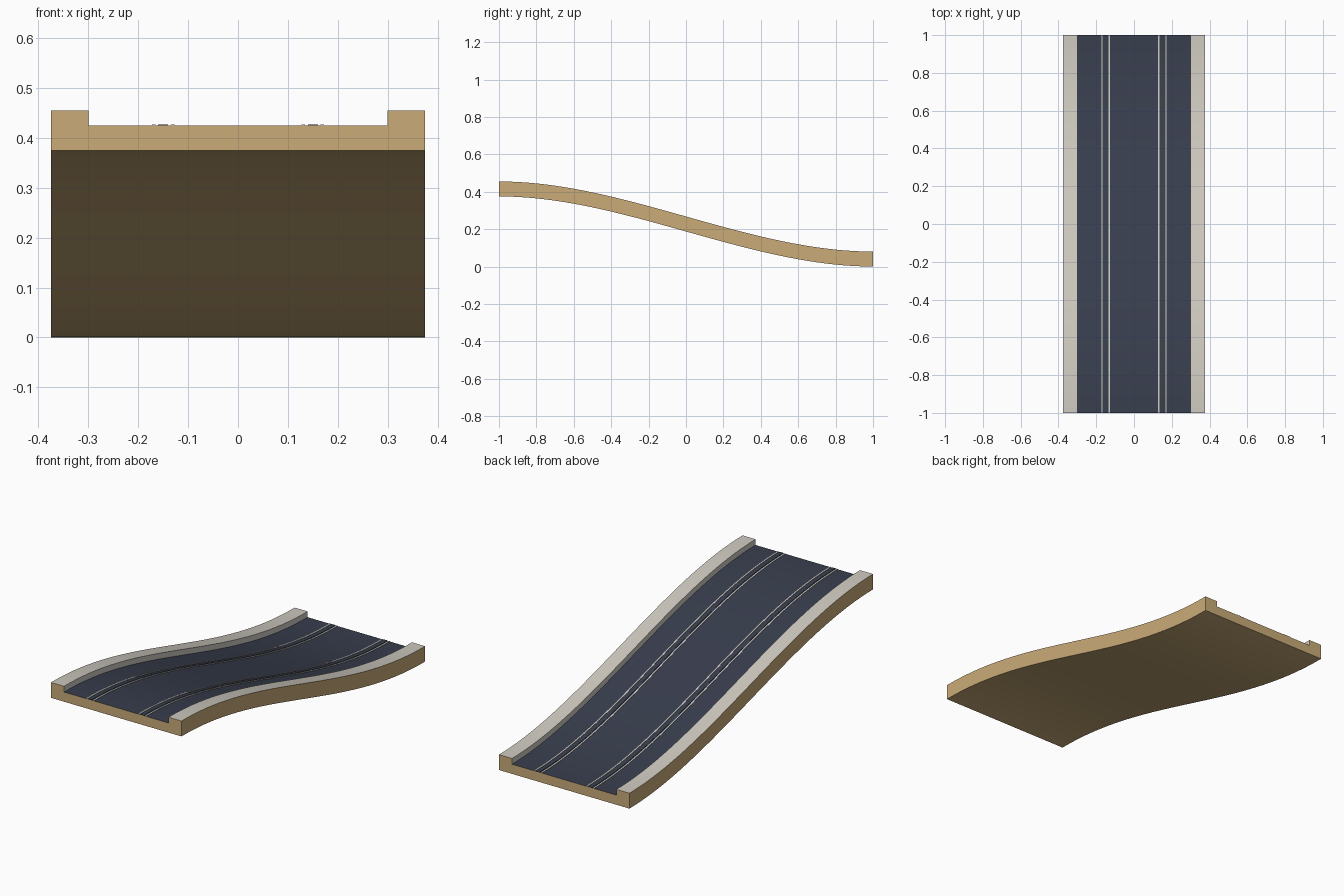
import bpy, bmesh

cube = bpy.data.objects.get("Cube")
if cube:
    bpy.data.objects.remove(cube, do_unlink=True)

SEGMENTS = 40
DROP = 0.375


def material(name, rgb):
    m = bpy.data.materials.new(name)
    m.use_nodes = True
    m.diffuse_color = (*rgb, 1)
    m.node_tree.nodes["Principled BSDF"].inputs["Base Color"].default_value = (*rgb, 1)
    return m


wood = material("tan_wood", (0.59, 0.41, 0.19))
road = material("dark_road", (0.040, 0.048, 0.076))
pale = material("pale_grey", (0.62, 0.59, 0.53))


def ramp(t):
    """Height of the underside: an ease-in, ease-out slope."""
    return DROP * (1 - t * t * (3 - 2 * t))


def sweep(name, profile, mats, side_mats):
    """Sweep a closed (x, z) profile along the ramp; one material index per profile edge."""
    bm = bmesh.new()
    rings = []
    for i in range(SEGMENTS + 1):
        t = i / SEGMENTS
        rings.append([bm.verts.new((x, 2 * t - 1, z + ramp(t))) for x, z in profile])
    n = len(profile)
    for a, b in zip(rings, rings[1:]):
        for k in range(n):
            j = (k + 1) % n
            bm.faces.new((a[k], a[j], b[j], b[k])).material_index = side_mats[k]
    bm.faces.new(rings[0])
    bm.faces.new(rings[-1])
    bmesh.ops.recalc_face_normals(bm, faces=bm.faces)
    mesh = bpy.data.meshes.new(name)
    bm.to_mesh(mesh)
    bm.free()
    for m in mats:
        mesh.materials.append(m)
    obj = bpy.data.objects.new(name, mesh)
    bpy.context.collection.objects.link(obj)
    bpy.ops.object.select_all(action="DESELECT")
    obj.select_set(True)
    bpy.context.view_layer.objects.active = obj
    bpy.ops.object.shade_smooth_by_angle()
    return obj


# Track body: wooden slab with a dark road bed between two pale raised kerbs
W, INNER, BED, KERB = 0.375, 0.30, 0.05, 0.08
half = [(W, 0), (W, KERB), (INNER, KERB), (INNER, BED)]
body = half + [(-x, z) for x, z in reversed(half)]
sweep("track_body", body, [wood, road, pale], [0, 2, 2, 1, 2, 2, 0, 0])


# Lane strips: two thin pale rails either side of a dark slot strip
def strip(name, x, width, mat):
    lo, hi, top = x - width / 2, x + width / 2, BED + 0.002
    sweep(name, [(lo, BED), (hi, BED), (hi, top), (lo, top)], [mat], [0] * 4)


for side, s in (("left", 1), ("right", -1)):
    strip(side + "_slot_strip", s * 0.15, 0.02, road)
    strip(side + "_inner_rail", s * 0.131, 0.007, pale)
    strip(side + "_outer_rail", s * 0.169, 0.007, pale)
